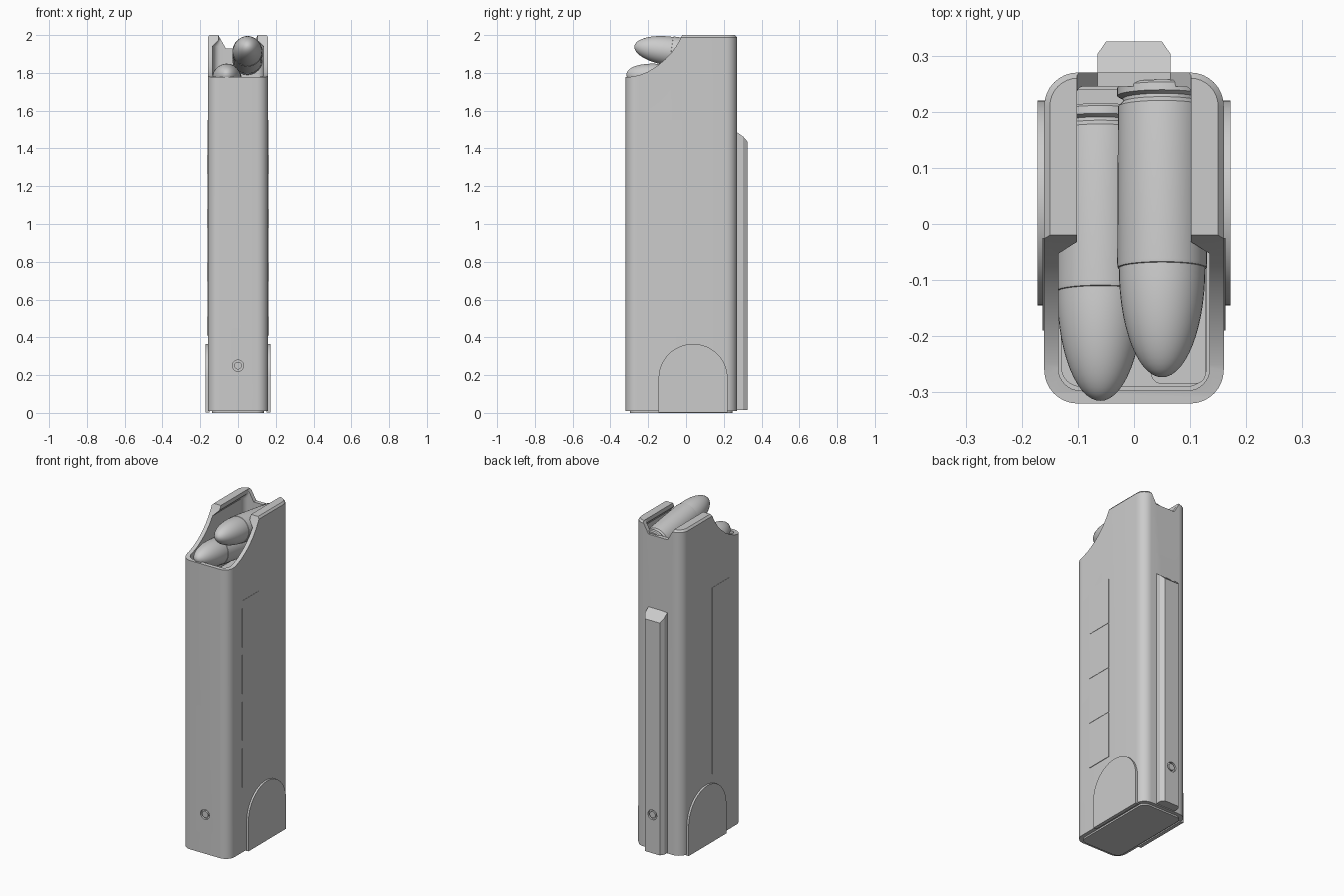
import bpy, bmesh
from math import sin, cos, pi, radians
from mathutils import Vector

if "Cube" in bpy.data.objects:
    bpy.data.objects.remove(bpy.data.objects["Cube"])


def finish(name, bm):
    bmesh.ops.remove_doubles(bm, verts=bm.verts, dist=1e-5)
    bmesh.ops.recalc_face_normals(bm, faces=bm.faces)
    me = bpy.data.meshes.new(name)
    bm.to_mesh(me)
    bm.free()
    ob = bpy.data.objects.new(name, me)
    bpy.context.collection.objects.link(ob)
    return ob


def smooth(ob):
    bpy.ops.object.select_all(action='DESELECT')
    ob.select_set(True)
    bpy.context.view_layer.objects.active = ob
    bpy.ops.object.shade_smooth_by_angle(angle=radians(30))
    return ob


def skin(name, rings):
    """Join equal-sized rings of points into a closed solid."""
    bm = bmesh.new()
    vs = [[bm.verts.new(p) for p in r] for r in rings]
    n = len(vs[0])
    for a, b in zip(vs, vs[1:]):
        for i in range(n):
            j = (i + 1) % n
            bm.faces.new((a[i], a[j], b[j], b[i]))
    bm.faces.new(vs[0])
    bm.faces.new(vs[-1])
    return finish(name, bm)


def rounded(x0, x1, y0, y1, r, z, seg=8):
    pts = []
    for cx, cy, q in ((x1 - r, y1 - r, 0), (x0 + r, y1 - r, 1), (x0 + r, y0 + r, 2), (x1 - r, y0 + r, 3)):
        for k in range(seg + 1):
            t = (q + k / seg) * pi / 2
            pts.append((cx + r * cos(t), cy + r * sin(t), z))
    return pts


def prism(name, pts, axis, a, b):
    """Extrude a 2D outline along x (points are y,z) or y (points are x,z)."""
    place = (lambda p, d: (d, p[0], p[1])) if axis == 'x' else (lambda p, d: (p[0], d, p[1]))
    return skin(name, [[place(p, d) for p in pts] for d in (a, b)])


def circle(cx, cz, r, n=24):
    return [(cx + r * cos(2 * pi * i / n), cz + r * sin(2 * pi * i / n)) for i in range(n)]


def cut(ob, cutter):
    m = ob.modifiers.new("cut", 'BOOLEAN')
    m.operation, m.solver, m.object = 'DIFFERENCE', 'EXACT', cutter
    cutter.hide_render = True
    bpy.context.view_layer.objects.active = ob
    bpy.ops.object.modifier_apply(modifier=m.name)
    bpy.data.objects.remove(cutter)


# Outer shell with softened top edge
shell = skin("magazine_body", [rounded(-.16, .16, -.32, .27, .06, .01),
                               rounded(-.16, .16, -.32, .27, .06, 1.988),
                               rounded(-.15, .15, -.31, .26, .05, 2.0)])
# Hollow inside, narrowing at the feed lips
cut(shell, skin("cavity", [rounded(-.135, .135, -.297, .245, .04, .03),
                           rounded(-.135, .135, -.297, .245, .04, 1.94),
                           rounded(-.102, .102, -.297, .245, .012, 1.975),
                           rounded(-.102, .102, -.297, .245, .012, 2.1)]))
# Swept front opening
cut(shell, prism("front_sweep", [(-.4, 1.775), (-.3, 1.778), (-.25, 1.787), (-.2, 1.807), (-.15, 1.838),
                                 (-.11, 1.872), (-.08, 1.903), (-.055, 1.937), (-.035, 1.97),
                                 (-.02, 2.0), (-.02, 2.1), (-.4, 2.1)], 'x', -.3, .3))
# Notch in the back wall
cut(shell, prism("back_notch", [(-.065, 1.93), (.065, 1.93), (.102, 1.995), (.102, 2.1),
                                (-.102, 2.1), (-.102, 1.995)], 'y', .2, .4))
# Pin recess in the front
cut(shell, prism("front_pin_hole", circle(0, .25, .03), 'y', -.4, -.308))
smooth(shell)

# Rear rib with chamfered edges and sloped top
rib = skin("rear_rib", [[(x, y, z if z < 1 else 1.5 - max(0, y - .27) * 1.15)
                         for x, y in ((-.065, .25), (.065, .25), (.065, .303), (.05, .325), (-.05, .325), (-.065, .303))]
                        for z in (.015, 1.5)])
cut(rib, prism("rear_pin_hole", circle(0, .25, .03), 'y', .313, .4))
smooth(rib)

# Pins inside the recesses
smooth(prism("front_pin", circle(0, .25, .02), 'y', -.319, -.3))
smooth(prism("rear_pin", circle(0, .25, .02), 'y', .3, .324))

# Bottom plate
smooth(skin("floor_plate", [rounded(-.137, .137, -.297, .247, .04, z) for z in (0, .03)]))

# Arched side plates and stepped side panels
arch = [(.22, .003)] + [(.0375 + .1825 * cos(pi * i / 24), .183 + .1825 * sin(pi * i / 24))
                        for i in range(25)] + [(-.145, .003)]
for s, side in ((1, "right"), (-1, "left")):
    smooth(prism(side + "_arch_plate", arch, 'x', s * .15, s * .172))
    for i in range(4):
        z0 = .41 + i * .285
        skin(f"{side}_panel_{i + 1}",
             [[(s * x, y, z) for x, z in ((.15, z0), (.1635, z0), (.1615, z0 + .285), (.15, z0 + .285))]
              for y in (-.19, -.025)])

# Follower under the cartridges
smooth(skin("follower", [rounded(-.13, .13, -.29, .24, .035, z) for z in (1.5, 1.6)]))
smooth(skin("follower_ridge", [rounded(.03, .128, -.285, .23, .02, z) for z in (1.59, 1.68)]))


# Cartridges: turned profile of rim, groove, case and bullet
def cartridge(name, loc):
    prof = [(.074, 0), (.08, .005), (.08, .019), (.07, .024), (.07, .03), (.0785, .038),
            (.08, .322), (.079, .328), (.077, .329)]
    prof += [(.077 * cos(t), .329 + .196 * sin(t)) for t in [pi / 2 * k / 14 for k in range(1, 14)]]
    prof.append((.001, .525))
    ob = skin(name, [[(r * cos(2 * pi * i / 40), r * sin(2 * pi * i / 40), z) for i in range(40)]
                     for r, z in prof])
    ob.rotation_euler.x = radians(82)
    ob.location = Vector(loc)
    return smooth(ob)


cartridge("upper_cartridge", (.05, .247, 1.868))
cartridge("lower_cartridge", (-.06, .205, 1.722))
